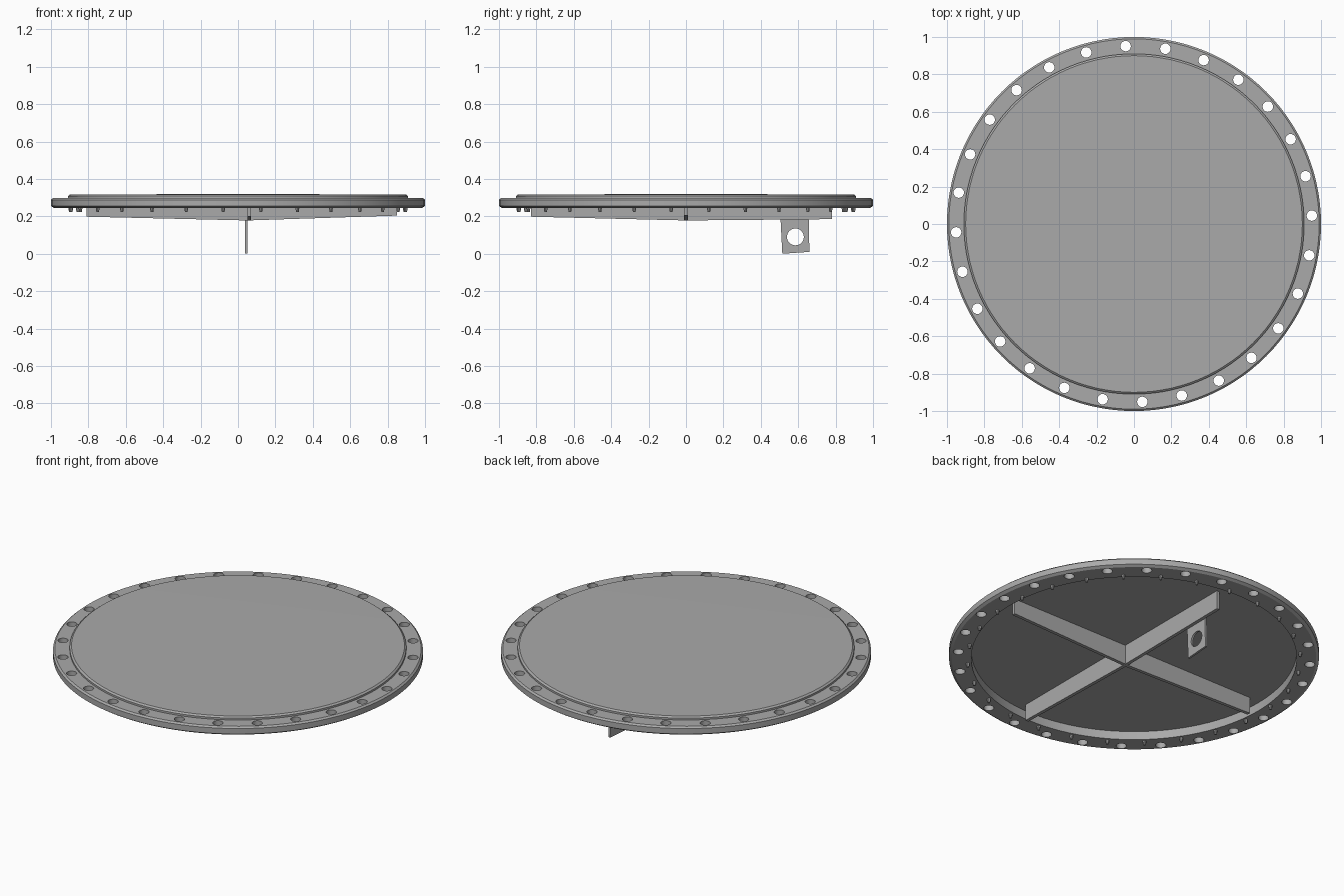
import bpy, bmesh
from math import pi, radians, sin, cos
from mathutils import Matrix, Vector

cube = bpy.data.objects.get("Cube")
if cube:
    bpy.data.objects.remove(cube, do_unlink=True)

steel = bpy.data.materials.new("grey steel")
steel.use_nodes = True
grey = (0.4, 0.4, 0.4, 1)
steel.diffuse_color = grey
steel.node_tree.nodes["Principled BSDF"].inputs["Base Color"].default_value = grey

COUNT = 28
STEP = 2 * pi / COUNT


def add_object(name, bm):
    bmesh.ops.recalc_face_normals(bm, faces=bm.faces)
    mesh = bpy.data.meshes.new(name)
    bm.to_mesh(mesh)
    bm.free()
    mesh.materials.append(steel)
    obj = bpy.data.objects.new(name, mesh)
    bpy.context.collection.objects.link(obj)
    return obj


def lathe(name, profile, closed, steps=112):
    """Spin a radius/height profile round the vertical axis."""
    bm = bmesh.new()
    verts = [bm.verts.new((r, 0, z)) for r, z in profile]
    edges = [bm.edges.new(pair) for pair in zip(verts, verts[1:])]
    if closed:
        edges.append(bm.edges.new((verts[-1], verts[0])))
    bmesh.ops.spin(bm, geom=verts + edges, axis=(0, 0, 1), cent=(0, 0, 0),
                   angle=2 * pi, steps=steps, use_merge=True)
    bmesh.ops.remove_doubles(bm, verts=bm.verts, dist=0.0001)
    return add_object(name, bm)


def ring_of_cones(name, radius, phase, r_low, r_high, z_low, z_high, sides):
    """Repeat an upright cone or cylinder around the rim."""
    bm = bmesh.new()
    for i in range(COUNT):
        a = phase + i * STEP
        place = Matrix.Translation((radius * cos(a), radius * sin(a), (z_low + z_high) / 2))
        bmesh.ops.create_cone(bm, cap_ends=True, segments=sides, radius1=r_low,
                              radius2=r_high, depth=z_high - z_low, matrix=place)
    return add_object(name, bm)


def slab(name, outline, thickness, to_world):
    """Extrude an (along, height) outline and place it as an upright plate."""
    bm = bmesh.new()
    face = bm.faces.new([bm.verts.new(to_world(u, -thickness / 2, z)) for u, z in outline])
    side = Vector(to_world(0, thickness, 0)) - Vector(to_world(0, 0, 0))
    new = bmesh.ops.extrude_face_region(bm, geom=[face], use_keep_orig=True)["geom"]
    bmesh.ops.translate(bm, vec=side, verts=[v for v in new if isinstance(v, bmesh.types.BMVert)])
    return add_object(name, bm)


def cut(obj, cutter):
    """Subtract the cutter, bake the result and discard the cutter."""
    mod = obj.modifiers.new("holes", "BOOLEAN")
    mod.operation = "DIFFERENCE"
    mod.solver = "EXACT"
    mod.object = cutter
    cutter.hide_render = True
    graph = bpy.context.evaluated_depsgraph_get()
    baked = bpy.data.meshes.new_from_object(obj.evaluated_get(graph))
    obj.modifiers.clear()
    obj.data = baked
    bpy.data.objects.remove(cutter, do_unlink=True)


# Bolting flange with its ring of through holes
flange = lathe("flange", [(0.88, 0.245), (0.985, 0.245), (1.0, 0.255),
                          (1.0, 0.288), (0.99, 0.297), (0.88, 0.297)], True)
holes = ring_of_cones("hole_cutter", 0.952, radians(2.7), 0.028, 0.028, 0.2, 0.35, 20)
cut(flange, holes)

# Raised round cover plate
cover = lathe("cover_plate", [(0, 0.295), (0.91, 0.295), (0.91, 0.308),
                              (0.9, 0.316), (0, 0.32)], False)

# Small studs under the flange, between the holes
studs = ring_of_cones("studs", 0.9, radians(-82.2), 0.007, 0.011, 0.222, 0.25, 8)

# Crossed stiffening ribs, slightly deeper in the middle
rib_x = slab("cross_rib", [(-0.81, 0.3), (-0.81, 0.198), (0.05, 0.178),
                           (0.85, 0.204), (0.85, 0.3)], 0.02,
             lambda u, v, z: (u, v, z))
rib_y = slab("long_rib", [(-0.83, 0.3), (-0.83, 0.198), (0, 0.178),
                          (0.78, 0.185), (0.78, 0.3)], 0.02,
             lambda u, v, z: (0.06 + v, u, z))

# Lifting lug with an eye, hanging beside the long rib
lug = slab("lifting_lug", [(0.515, 0), (0.66, 0.01), (0.655, 0.24), (0.503, 0.24)], 0.012,
           lambda u, v, z: (0.044 + v, u, z))
bm = bmesh.new()
bmesh.ops.create_cone(bm, cap_ends=True, segments=32, radius1=0.045, radius2=0.045, depth=0.2,
                      matrix=Matrix.Translation((0.044, 0.585, 0.09)) @ Matrix.Rotation(pi / 2, 4, "Y"))
cut(lug, add_object("eye_cutter", bm))

# Smooth the round parts, keeping hard edges
bpy.ops.object.select_all(action="DESELECT")
for obj in (flange, cover, studs, lug):
    obj.select_set(True)
bpy.context.view_layer.objects.active = flange
bpy.ops.object.shade_smooth_by_angle(angle=radians(30))
